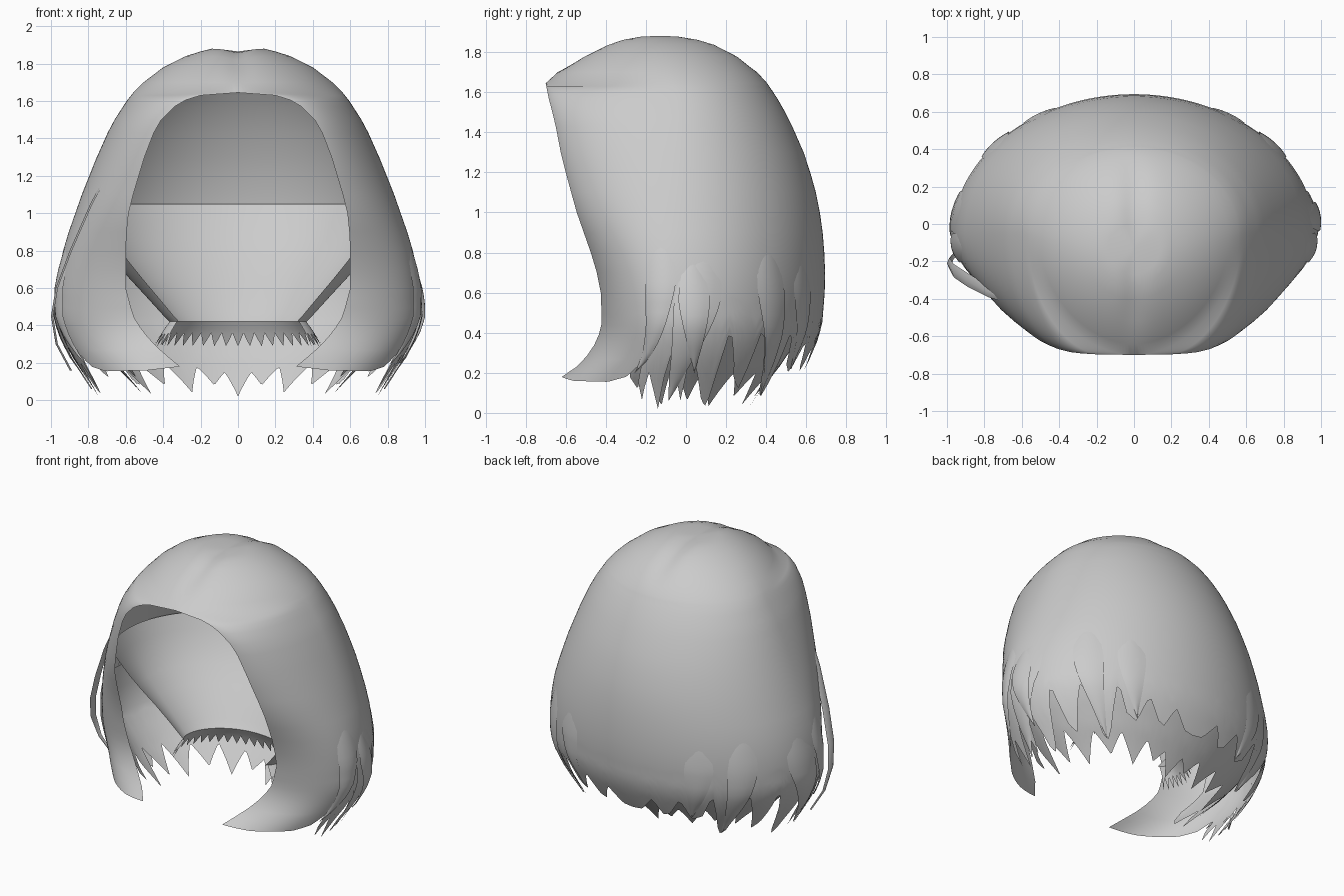
import bpy, bmesh, math
from mathutils import Vector

if "Cube" in bpy.data.objects:
    bpy.data.objects.remove(bpy.data.objects["Cube"])

hair = bpy.data.materials.new("hair_grey")
hair.diffuse_color = (0.6, 0.6, 0.6, 1)
hair.use_nodes = True
hair.node_tree.nodes["Principled BSDF"].inputs["Base Color"].default_value = hair.diffuse_color

# Head profile rows: height, side half width, back y, rim x, rim y
ROWS = [(1.885, 0, -.13, 0, -.13), (1.88, .14, 0, 0, -.27), (1.865, .20, .08, 0, -.34),
        (1.84, .28, .155, 0, -.405), (1.78, .40, .265, 0, -.52), (1.70, .505, .355, 0, -.64),
        (1.645, .56, .405, 0, -.70), (1.63, .572, .415, .20, -.697), (1.605, .592, .432, .28, -.692),
        (1.57, .615, .455, .34, -.685), (1.5, .66, .495, .41, -.667), (1.43, .697, .53, .45, -.65),
        (1.3, .755, .587, .50, -.625), (1.2, .795, .62, .53, -.60), (1.1, .835, .648, .56, -.573),
        (1.0, .87, .668, .585, -.545), (.9, .905, .682, .595, -.51), (.8, .935, .69, .60, -.475),
        (.7, .955, .694, .60, -.445), (.6, .968, .692, .60, -.425), (.45, .97, .68, .56, -.42),
        (.37, .95, .66, .51, -.44), (.3, .92, .63, .45, -.48), (.23, .885, .60, .37, -.545),
        (.18, .85, .57, .31, -.62), (0, .74, .47, .30, -.60)]
SIDE = .45  # u: 0 = front rim, SIDE = widest point, 1 = middle of the back


def lerp(a, b, t):
    return a + (b - a) * t


def table(rows, key):
    """Interpolate a table whose first column is the key."""
    for a, b in zip(rows, rows[1:]):
        lo, hi = min(a[0], b[0]), max(a[0], b[0])
        if lo <= key <= hi:
            t = (key - a[0]) / (b[0] - a[0])
            return [lerp(p, q, t) for p, q in zip(a[1:], b[1:])]
    return list(rows[-1][1:])


def surface(u, z, side=1, scale=1.0):
    """Point of the hair surface, side = 1 for +x and -1 for -x."""
    w, back, rx, ry = table(ROWS, z)
    ys = -.05 if z < 1.6 else lerp(-.05, -.13, (z - 1.6) / .285)
    if u < SIDE:
        t = 1 - u / SIDE
        k = .13 * min(1, rx / .5)
        pts = [(w, ys), (w, lerp(ys, ry, .5)), (lerp(rx, w, .52), lerp(ry, ys, k)), (rx, ry)]
        b = [(1 - t) ** 3, 3 * t * (1 - t) ** 2, 3 * t * t * (1 - t), t ** 3]
        x = sum(c * p[0] for c, p in zip(b, pts))
        y = sum(c * p[1] for c, p in zip(b, pts))
    else:
        a = (u - SIDE) / (1 - SIDE) * math.pi / 2
        x, y = w * math.cos(a), ys + (back - ys) * math.sin(a)
    x, y = x * scale, ys + (y - ys) * scale
    if z > 1.7:  # shallow parting on the crown
        z -= .02 * math.exp(-(x / .07) ** 2) * min(1, (z - 1.7) / .1)
    return Vector((side * x, y, z))


def grid_object(name, grid):
    bm = bmesh.new()
    vs = [[bm.verts.new(p) for p in row] for row in grid]
    for r in range(len(vs) - 1):
        for c in range(len(vs[0]) - 1):
            bm.faces.new((vs[r][c], vs[r + 1][c], vs[r + 1][c + 1], vs[r][c + 1]))
    bmesh.ops.remove_doubles(bm, verts=bm.verts, dist=.0004)
    me = bpy.data.meshes.new(name)
    bm.to_mesh(me)
    bm.free()
    me.materials.append(hair)
    ob = bpy.data.objects.new(name, me)
    bpy.context.collection.objects.link(ob)
    bpy.context.view_layer.objects.active = ob
    ob.select_set(True)
    bpy.ops.object.shade_smooth_by_angle(angle=math.radians(60))
    ob.select_set(False)
    return ob


def layer(name, heights, hem, scales=((2, 1), (0, 1)), u0=0.0, n=110):
    """Wrap-around sheet through the heights, then down to a ragged hem of (u, z) points."""
    cols = [(1, lerp(u0, 1, i / n)) for i in range(n + 1)]
    cols += [(-1, u) for _, u in reversed(cols[:-1])]
    grid = [[surface(u, z, s, table(scales, z)[0]) for s, u in cols] for z in heights]
    for k in range(1, 9):
        row = []
        for s, u in cols:
            z = lerp(heights[-1], table(hem, u)[0], k / 8)
            row.append(surface(u, z, s, table(scales, z)[0]))
        grid.append(row)
    return grid_object(name, grid)


# Outer hair cap with pointed locks along the hem
layer("outer_hair", [r[0] for r in ROWS if r[0] > .55],
      [(0, .18), (.1, .16), (.25, .155), (.31, .18), (.335, .26), (.355, .06), (.375, .22),
       (.40, .02), (.435, .32), (.465, .05), (.49, .32), (.53, .06), (.55, .03), (.585, .42),
       (.62, .17), (.645, .12), (.675, .42), (.73, .10), (.75, .08), (.775, .42), (.80, .24),
       (.83, .2), (.86, .36), (.89, .23), (.91, .21), (.935, .33), (.97, .22), (1, .21)])

# Under layer curling in beneath the outer locks
layer("under_hair", [.75, .6, .45],
      [(.25, .25), (.30, .12), (.35, .25), (.39, .03), (.44, .24), (.5, .06), (.55, .22),
       (.61, .03), (.67, .2), (.73, .08), (.78, .2), (.83, .04), (.88, .18),
       (.92, .08), (.96, .15), (1, .02)], [(.75, .975), (.45, .9), (.2, .78), (0, .66)], .25)

# Inner lining narrowing towards the neck, with a finely notched hem that flares out below
layer("neck_lining", [1.05, .95, .85, .75, .65, .55],
      [(.22, .42), (1, .42)], [(1.05, .97), (.8, .76), (.6, .55), (.42, .38)], .22)
NOTCHES = [(.25 + .75 * i / 30, .36 if i % 2 else .29) for i in range(31)]
layer("notched_hem", [.42], NOTCHES, [(.42, .38), (.28, .50)], .25, n=120)


def lock(name, side, u, half, ztop, utip, ztip, flare):
    """Leaf-shaped lock that emerges from the hair and lifts off towards its tip."""
    grid = []
    for i in range(17):
        t = i / 16
        h = half * min(1, (t * 2.2) ** .7) * (1 - t ** 2.2)
        row = []
        for j in range(7):
            s = j / 3 - 1
            uu = lerp(u, utip, t ** 1.8) + s * h
            out = .988 + .02 * min(1, 2 * t) + flare * math.sin(math.pi * t * .8) ** 2
            row.append(surface(uu, lerp(ztop, ztip, t), side, out - .008 * s * s))
        grid.append(row if side > 0 else row[::-1])
    return grid_object(name, grid)


# Overlapping side and back locks
for side, label in ((1, "right"), (-1, "left")):
    lock("cheek_lock_" + label, side, .40, .08, 1.0, .33, .2, .012)
    lock("ear_lock_" + label, side, .52, .07, .95, .43, .06, .012)
    lock("rear_side_lock_" + label, side, .68, .05, 1.0, .74, .09, .012)
    lock("rear_lock_" + label, side, .80, .045, .9, .83, .22, .008)
lock("flared_lock", 1, .49, .045, .85, .5, .2, .03)

# Loose thin strand standing off the left side
path = [(-.50, -.47, 1.50), (-.64, -.42, 1.33), (-.79, -.36, 1.05), (-.90, -.30, .80),
        (-.975, -.25, .60), (-1.0, -.21, .45), (-.975, -.17, .30), (-.90, -.12, .16)]
strand = []
for i, p in enumerate(path):
    h = .035 * math.sin(math.pi * (i + .3) / (len(path) - .7)) + .002
    strand.append([(p[0] + .012 * abs(s), p[1] - s * h, p[2]) for s in (-1, 0, 1)])
grid_object("loose_strand", [r[::-1] for r in strand])
